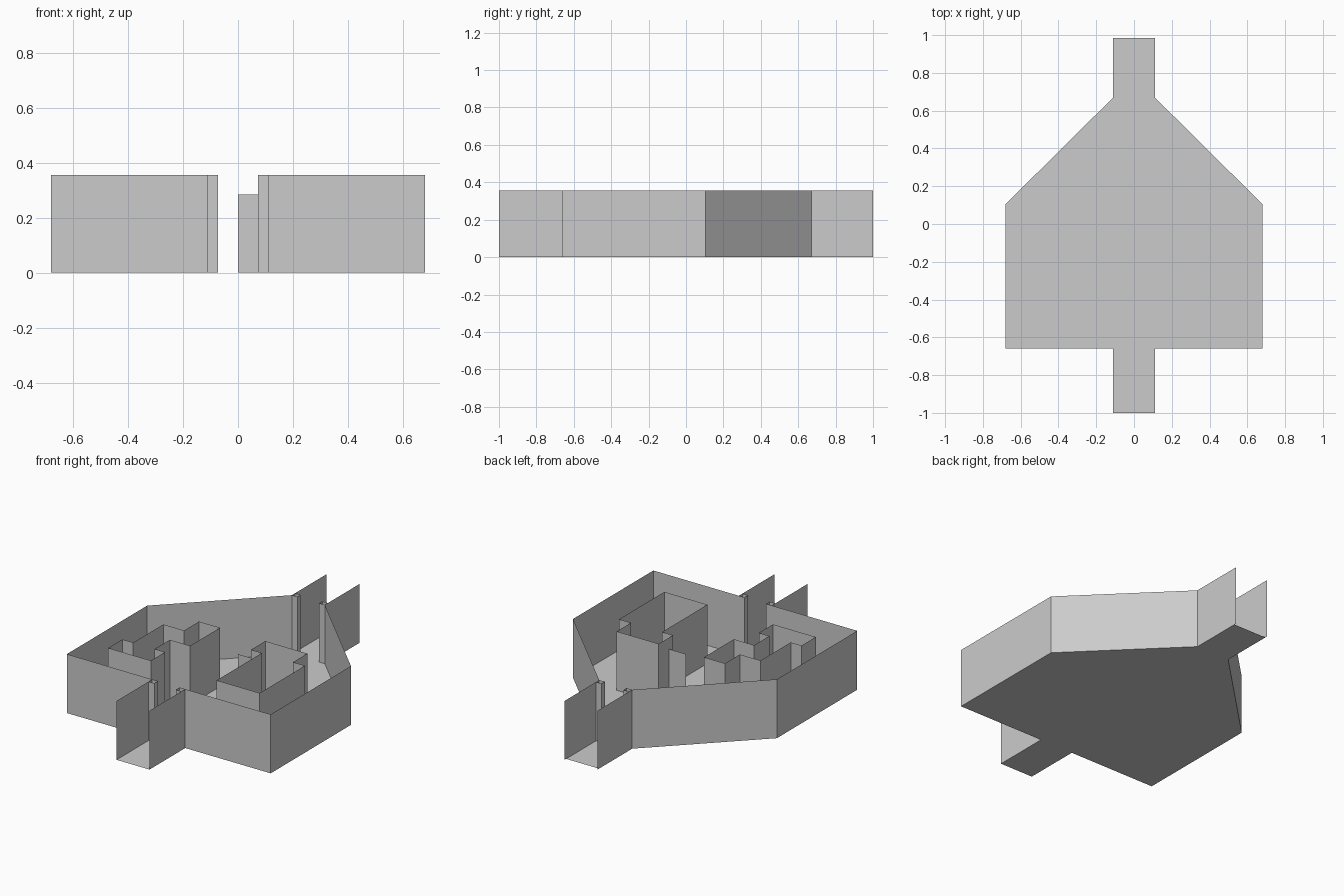
import bpy

if "Cube" in bpy.data.objects:
    bpy.data.objects.remove(bpy.data.objects["Cube"])

H = 0.355  # wall height


def make_object(name, verts, faces):
    mesh = bpy.data.meshes.new(name)
    mesh.from_pydata(verts, [], faces)
    mesh.update()
    obj = bpy.data.objects.new(name, mesh)
    bpy.context.collection.objects.link(obj)
    return obj


def wall(name, path, height=H, closed=False):
    """Thin upright wall following a plan path."""
    n = len(path)
    verts = [(x, y, 0) for x, y in path] + [(x, y, height) for x, y in path]
    count = n if closed else n - 1
    faces = [(i, (i + 1) % n, (i + 1) % n + n, i + n) for i in range(count)]
    return make_object(name, verts, faces)


def flip(path):
    return [(-x, y) for x, y in reversed(path)]


# Floor plate with a passage at each end
half = [(0.11, -1.0), (0.11, -0.66), (0.68, -0.66),
        (0.68, 0.105), (0.11, 0.67), (0.11, 0.985)]
plan = half + flip(half)
make_object("floor", [(x, y, 0) for x, y in plan], [tuple(range(len(plan)))])

# Outer walls and door jambs, mirrored left and right
outer = half[:-1] + [(0.11, 1.0)]
front_jamb = [(0.11, -0.695), (0.072, -0.695), (0.072, -0.66), (0.11, -0.66)]
back_jamb = [(0.11, 0.67), (0.072, 0.67), (0.072, 0.70), (0.11, 0.70)]
for name, path in (("outer_wall", outer), ("front_door_jamb", front_jamb),
                   ("back_door_jamb", back_jamb)):
    wall(name + "_right", path)
    wall(name + "_left", flip(path))

# Stepped inner block on the left, open on top
wall("left_inner_block", [
    (-0.54, -0.465), (-0.255, -0.465), (-0.255, -0.33), (-0.325, -0.33),
    (-0.325, -0.185), (-0.19, -0.185), (-0.19, 0.10), (-0.33, 0.10),
    (-0.33, -0.042), (-0.468, -0.042), (-0.468, -0.33), (-0.54, -0.33)],
    closed=True)

# Offset inner block on the right, open on top
wall("right_inner_block", [
    (0.185, -0.468), (0.472, -0.468), (0.472, -0.036), (0.392, -0.036),
    (0.392, 0.10), (0.112, 0.10), (0.112, -0.036), (0.185, -0.036)],
    closed=True)

# Low free-standing panel in the middle
wall("centre_panel", [(0, 0), (0.14, 0)], height=0.285)
